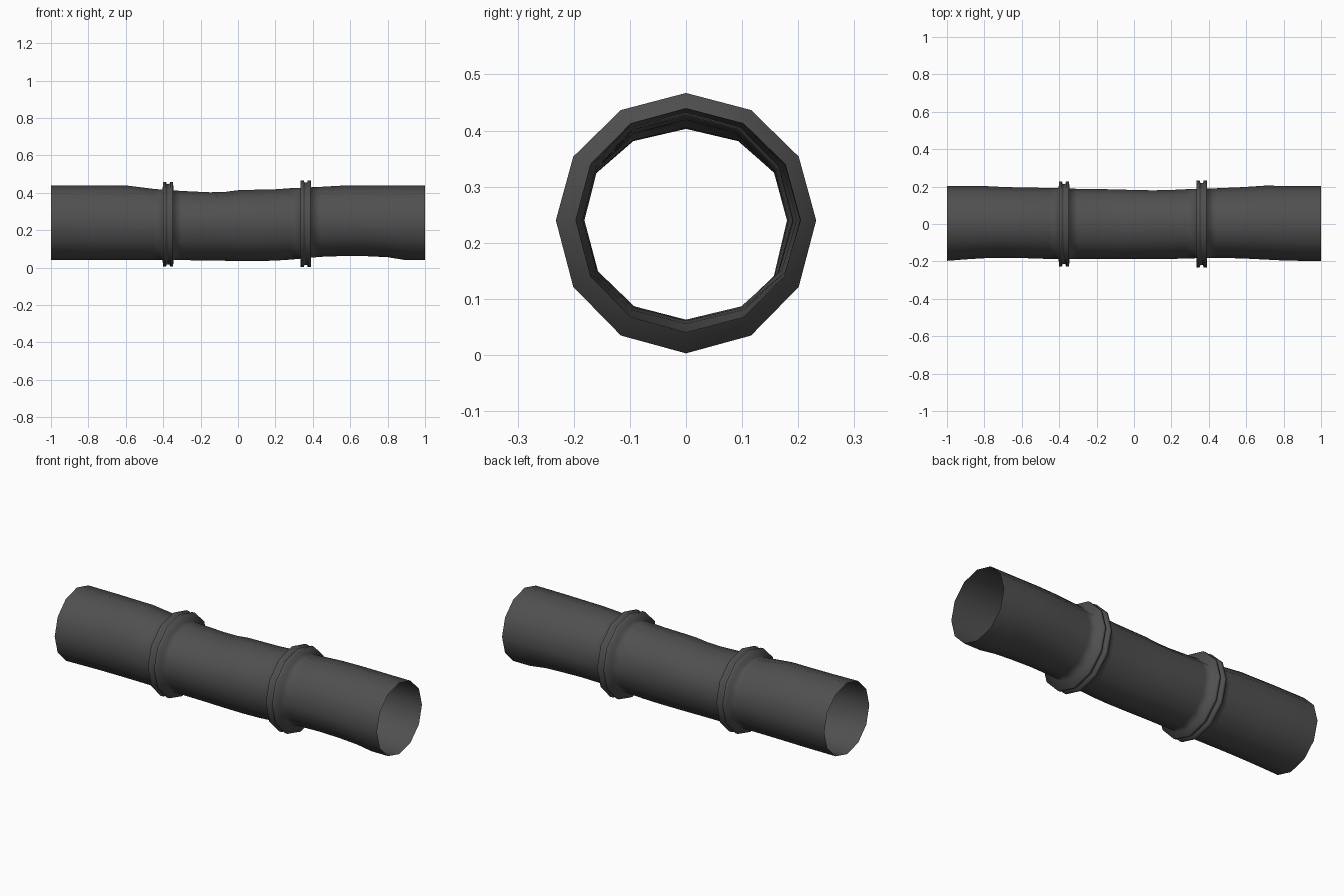
import bpy, bmesh, math

if "Cube" in bpy.data.objects:
    bpy.data.objects.remove(bpy.data.objects["Cube"])

SIDES = 12
ZC = 0.24

# Slightly dented tube: x, top z, bottom z, +y side, -y side
STATIONS = [
    (-1.00, .440, .040, .203, -.197), (-0.90, .440, .040, .203, -.189),
    (-0.80, .440, .040, .203, -.183), (-0.70, .440, .040, .198, -.181),
    (-0.60, .440, .040, .195, -.182), (-0.45, .421, .040, .193, -.187),
    (-0.30, .410, .040, .188, -.188), (-0.15, .403, .039, .186, -.188),
    (-0.07, .405, .037, .184, -.188), (0.00, .414, .036, .182, -.188),
    (0.10, .417, .035, .180, -.188), (0.20, .419, .038, .182, -.187),
    (0.28, .425, .043, .186, -.184), (0.44, .432, .058, .191, -.181),
    (0.58, .440, .063, .197, -.184), (0.70, .440, .061, .205, -.190),
    (0.80, .440, .056, .204, -.195), (0.90, .440, .040, .203, -.197),
    (1.00, .440, .040, .203, -.197),
]
# Coupling ribs: x centre, z centre, outer radius
RIBS = [(-0.374, .232, .227), (0.362, .235, .232)]


def sample(x):
    """Tube outline at x, interpolated between stations."""
    for a, b in zip(STATIONS, STATIONS[1:]):
        if a[0] <= x <= b[0]:
            t = (x - a[0]) / (b[0] - a[0])
            return tuple(p + (q - p) * t for p, q in zip(a, b))


def rib(cx, cz, r):
    """Double ridge with a shallow groove between."""
    def ring(dx, rad):
        return (cx + dx, cz + rad, cz - rad, rad, -rad)
    return [sample(cx - .029),
            ring(-.027, r), ring(-.011, r), ring(-.007, r - .012),
            ring(.007, r - .012), ring(.011, r), ring(.027, r),
            sample(cx + .029)]


loops = STATIONS + [s for args in RIBS for s in rib(*args)]
loops.sort(key=lambda s: s[0])

# Skin the loops into one open tube
bm = bmesh.new()
rings = []
for x, top, bottom, right, left in loops:
    ring = []
    for i in range(SIDES):
        a = 2 * math.pi * i / SIDES
        c, s = math.cos(a), math.sin(a)
        y = c * (right if c > 0 else -left)
        z = ZC + s * ((top - ZC) if s > 0 else (ZC - bottom))
        ring.append(bm.verts.new((x, y, z)))
    rings.append(ring)
for a, b in zip(rings, rings[1:]):
    for i in range(SIDES):
        j = (i + 1) % SIDES
        bm.faces.new((a[i], a[j], b[j], b[i]))
bmesh.ops.recalc_face_normals(bm, faces=bm.faces)
for f in bm.faces:
    f.smooth = True
# Open shell: make sure the normals point outward
if sum(f.normal.dot(f.calc_center_median() - f.calc_center_median().project(
        type(f.normal)((1, 0, 0))) - type(f.normal)((0, 0, ZC))) for f in bm.faces) < 0:
    bmesh.ops.reverse_faces(bm, faces=bm.faces)
zmin = min(v.co.z for v in bm.verts)
for v in bm.verts:
    v.co.z -= zmin * (v.co.z < 0)

mesh = bpy.data.meshes.new("pipe")
bm.to_mesh(mesh)
bm.free()
pipe = bpy.data.objects.new("pipe", mesh)
bpy.context.collection.objects.link(pipe)

mat = bpy.data.materials.new("dark grey")
mat.diffuse_color = (0.08, 0.08, 0.08, 1)
mat.use_nodes = True
mat.node_tree.nodes["Principled BSDF"].inputs["Base Color"].default_value = mat.diffuse_color
mesh.materials.append(mat)
